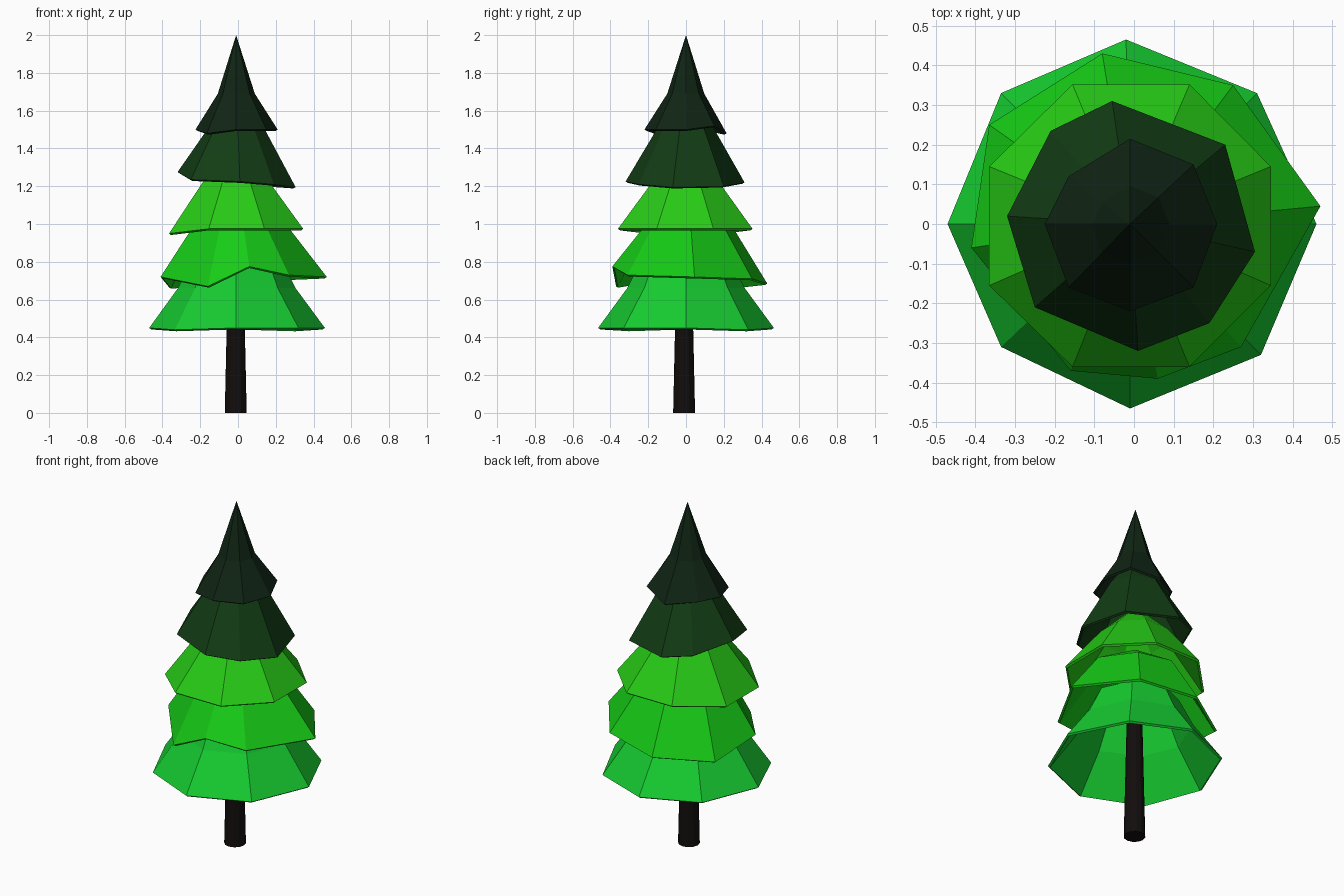
import bpy, bmesh

if "Cube" in bpy.data.objects:
    bpy.data.objects.remove(bpy.data.objects["Cube"])

CX, CY = -0.01, 0.0   # axis of the tree


def material(name, rgb):
    m = bpy.data.materials.new(name)
    m.diffuse_color = (*rgb, 1)
    m.use_nodes = True
    m.node_tree.nodes["Principled BSDF"].inputs["Base Color"].default_value = m.diffuse_color
    return m


def add_object(name, bm, mat):
    bmesh.ops.recalc_face_normals(bm, faces=bm.faces)
    me = bpy.data.meshes.new(name)
    bm.to_mesh(me)
    bm.free()
    ob = bpy.data.objects.new(name, me)
    bpy.context.collection.objects.link(ob)
    me.materials.append(mat)
    return ob


def tier(name, rim, rings, tip, rgb):
    """Hollow skirt: uneven rim, scaled rings (scale, z), closing in a tip."""
    bm = bmesh.new()
    loops = [[bm.verts.new(p) for p in rim]]
    for s, z in rings:
        loops.append([bm.verts.new((CX + (x - CX) * s, CY + (y - CY) * s, z))
                      for x, y, _ in rim])
    n = len(rim)
    for a, b in zip(loops, loops[1:]):
        for i in range(n):
            j = (i + 1) % n
            bm.faces.new((a[i], a[j], b[j], b[i]))
    top = bm.verts.new((CX, CY, tip))
    for i in range(n):
        bm.faces.new((loops[-1][i], loops[-1][(i + 1) % n], top))
    ob = add_object(name, bm, material(name + "_green", rgb))
    thick = ob.modifiers.new("thickness", 'SOLIDIFY')
    thick.thickness = 0.014
    thick.offset = -1


# Foliage tiers from bottom to top, rims counter-clockwise from +x
tier("bottom_tier",
     [(.46, 0, .45), (.31, .33, .44), (-.02, .465, .45), (-.335, .33, .45),
      (-.47, 0, .45), (-.335, -.31, .44), (-.01, -.465, .45), (.32, -.33, .45)],
     [(.67, .66), (.5, .82)], .96, (.008, .6, .03))
tier("lower_tier",
     [(.47, .045, .72), (.25, .35, .71), (-.08, .43, .685), (-.365, .25, .665),
      (-.41, -.06, .72), (-.16, -.37, .67), (.06, -.39, .775), (.27, -.31, .73)],
     [(.58, .98)], 1.14, (.008, .6, .008))
tier("middle_tier",
     [(.345, .145, .975), (.14, .352, .975), (-.155, .352, .975), (-.365, .145, .95),
      (-.365, -.155, .95), (-.155, -.36, .975), (.14, -.36, .975), (.345, -.155, .975)],
     [(.5, 1.22)], 1.4, (.02, .6, .008))
tier("upper_tier",
     [(.305, -.07, 1.195), (.23, .2, 1.2), (-.055, .31, 1.22), (-.21, .235, 1.24),
      (-.32, .02, 1.275), (-.25, -.21, 1.235), (.01, -.32, 1.225), (.19, -.25, 1.21)],
     [(.45, 1.52)], 1.72, (.006, .045, .007))
tier("top_tier",
     [(.21, 0, 1.5), (.15, .15, 1.52), (-.01, .215, 1.48), (-.165, .12, 1.5),
      (-.225, 0, 1.5), (-.165, -.16, 1.48), (-.01, -.22, 1.5), (.15, -.16, 1.5)],
     [(.45, 1.69)], 2.0, (.005, .018, .007))

# Trunk: tapered prism reaching up inside the foliage
bm = bmesh.new()
bmesh.ops.create_cone(bm, cap_ends=True, segments=12, radius1=.058, radius2=.038, depth=.9)
bmesh.ops.translate(bm, verts=bm.verts, vec=(CX - .002, -.01, .45))
add_object("trunk", bm, material("bark", (.006, .004, .004)))
